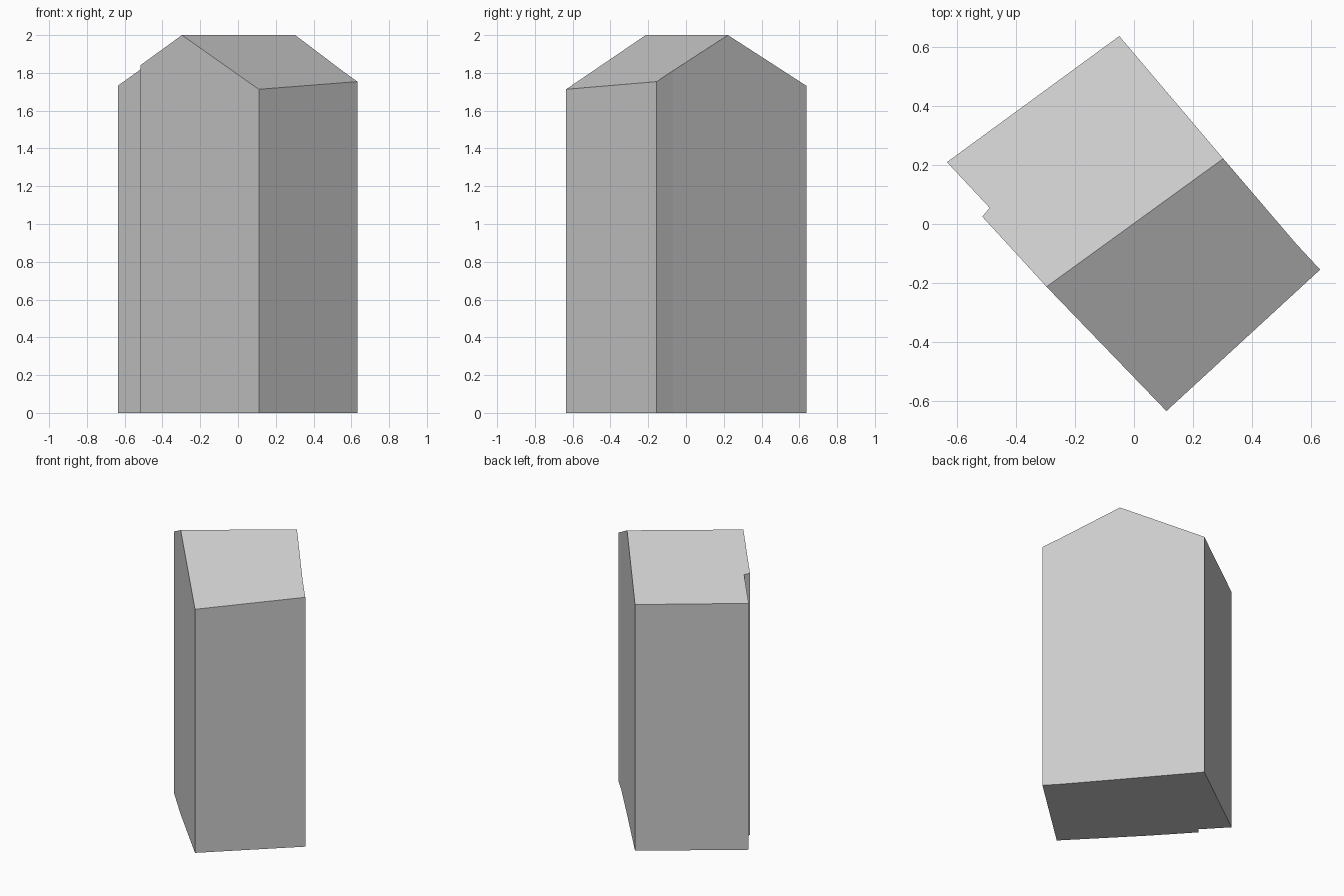
import bpy
import bmesh
from mathutils import Vector

cube = bpy.data.objects.get("Cube")
if cube:
    bpy.data.objects.remove(cube, do_unlink=True)

# One plain grey for the whole building
grey = bpy.data.materials.new("light grey")
grey.use_nodes = True
colour = (0.6, 0.6, 0.6, 1)
grey.diffuse_color = colour
grey.node_tree.nodes["Principled BSDF"].inputs["Base Color"].default_value = colour

# Footprint, counter-clockwise, in two halves that share the ridge ends
ridge_start = Vector((-0.297, -0.213))
ridge_end = Vector((0.303, 0.222))
south_half = [(0.11, -0.635), (0.632, -0.155), (0.553, -0.07)]
north_half = [(-0.05, 0.638), (-0.635, 0.21), (-0.49, 0.055), (-0.515, 0.025)]
RIDGE_HEIGHT = 2.0
ROOF_SLOPE = 0.494

along = (ridge_end - ridge_start).normalized()
across = Vector((along.y, -along.x))


def roof_height(point):
    """Height of the pitched roof, falling evenly away from the ridge."""
    return RIDGE_HEIGHT - ROOF_SLOPE * abs((point - ridge_start).dot(across))


south = [Vector(p) for p in south_half]
north = [Vector(p) for p in north_half]
outline = [ridge_start, *south, ridge_end, *north]

bm = bmesh.new()
base = [bm.verts.new((p.x, p.y, 0)) for p in outline]
top = [bm.verts.new((p.x, p.y, roof_height(p))) for p in outline]

# Floor and walls
bm.faces.new(base[::-1])
count = len(outline)
for i in range(count):
    j = (i + 1) % count
    bm.faces.new((base[i], base[j], top[j], top[i]))

# Two roof slopes meeting at the ridge
far = len(south) + 1
bm.faces.new(top[:far + 1])
bm.faces.new(top[far:] + top[:1])
bm.normal_update()

mesh = bpy.data.meshes.new("gabled_building")
bm.to_mesh(mesh)
bm.free()
mesh.materials.append(grey)
building = bpy.data.objects.new("gabled_building", mesh)
bpy.context.collection.objects.link(building)
